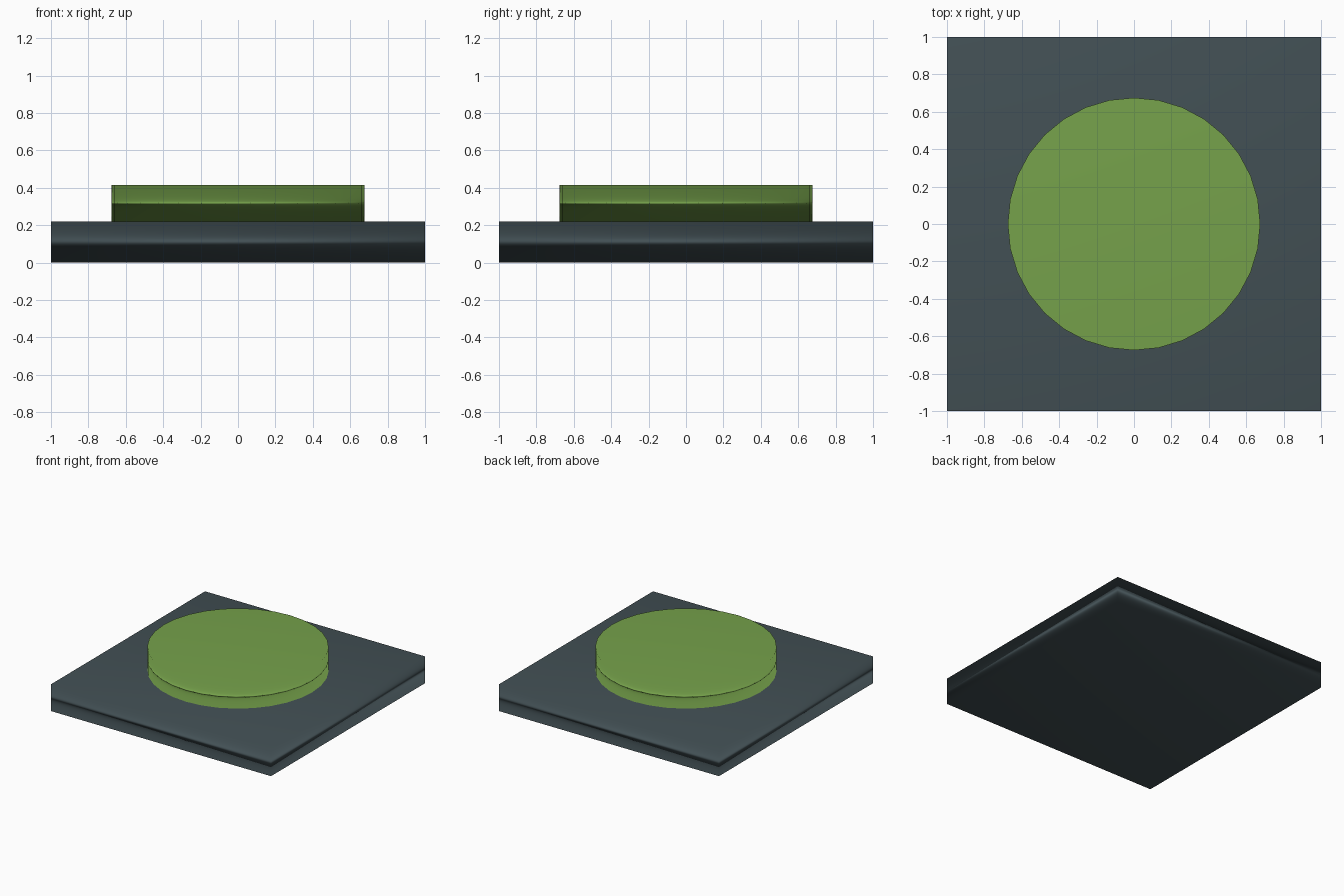
import bpy

if "Cube" in bpy.data.objects:
    bpy.data.objects.remove(bpy.data.objects["Cube"])


def finish(obj, name, color):
    """Name, colour and soft area-weighted shading for one part."""
    obj.name = name
    mat = bpy.data.materials.new(name + "_material")
    mat.diffuse_color = (*color, 1)
    mat.use_nodes = True
    mat.node_tree.nodes["Principled BSDF"].inputs["Base Color"].default_value = mat.diffuse_color
    obj.data.materials.append(mat)
    bpy.ops.object.shade_smooth()
    mod = obj.modifiers.new("weighted_normals", 'WEIGHTED_NORMAL')
    mod.mode = 'FACE_AREA'


BASE_H, TOP_Z, RADIUS = 0.22, 0.415, 0.675

# Square base plate
bpy.ops.mesh.primitive_cube_add(size=1, location=(0, 0, BASE_H / 2))
base = bpy.context.object
base.scale = (2, 2, BASE_H)
bpy.ops.object.transform_apply(location=False, rotation=False, scale=True)
finish(base, "base_plate", (0.055, 0.08, 0.09))

# Round raised button, 32 sides
bpy.ops.mesh.primitive_cylinder_add(vertices=32, radius=RADIUS,
                                    depth=TOP_Z - BASE_H,
                                    location=(0, 0, (TOP_Z + BASE_H) / 2))
finish(bpy.context.object, "round_button", (0.18, 0.36, 0.07))
